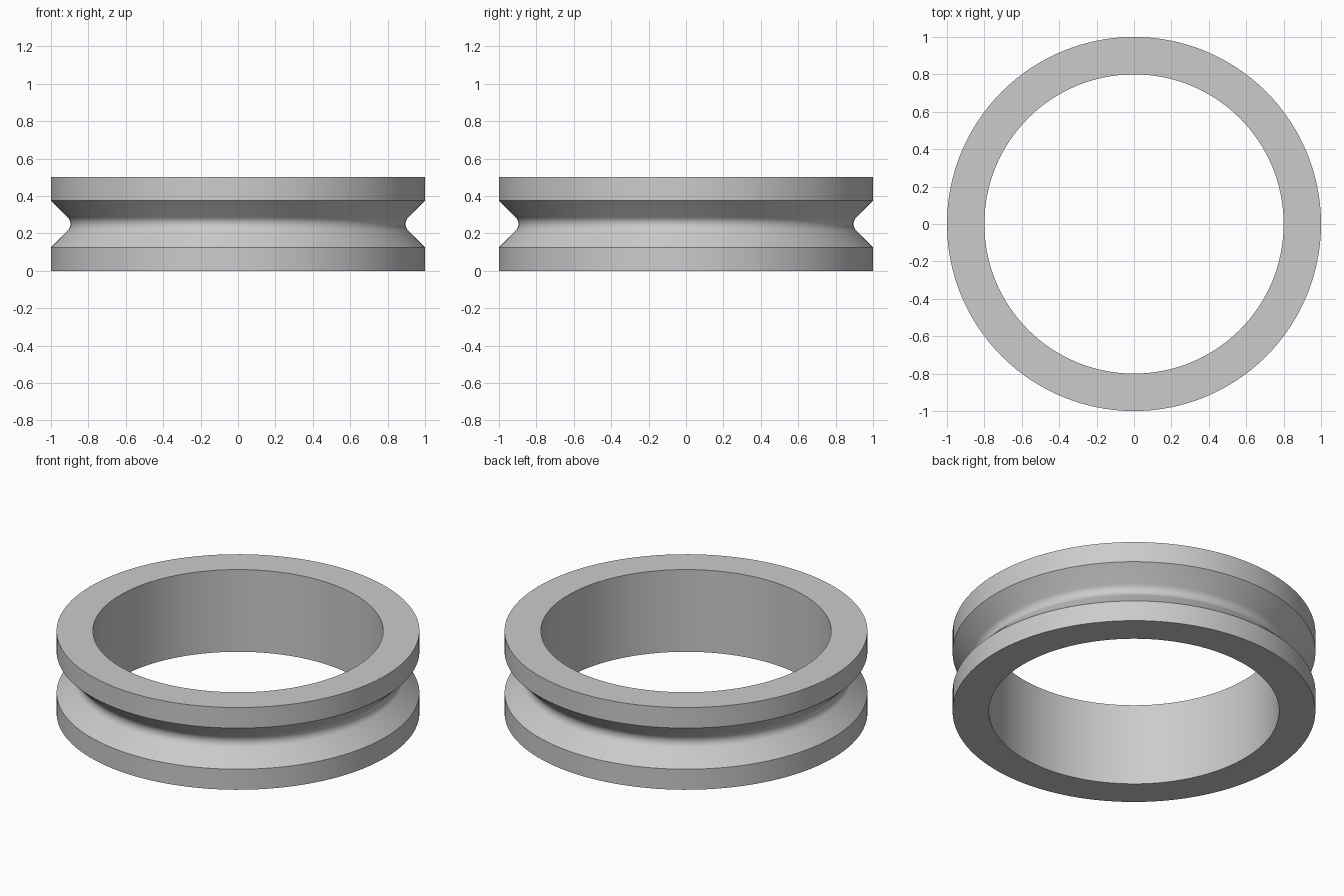
import bpy
import bmesh
from math import cos, sin, pi, radians, sqrt
from mathutils import Matrix, Vector

cube = bpy.data.objects.get("Cube")
if cube:
    bpy.data.objects.remove(cube, do_unlink=True)

HEIGHT = 0.5
INNER_RADIUS = 0.8
OUTER_RADIUS = 1.0
RIM_HEIGHT = 0.125
FILLET = 0.05
SEGMENTS = 128
ARC_STEPS = 10

# Plain grey metal
grey = bpy.data.materials.new("light grey")
grey.use_nodes = True
colour = (0.6, 0.6, 0.6, 1.0)
grey.diffuse_color = colour
grey.node_tree.nodes["Principled BSDF"].inputs["Base Color"].default_value = colour

# Cross-section: two flat rims with a rounded V groove between them
mid = HEIGHT / 2
apex = OUTER_RADIUS - (mid - RIM_HEIGHT)
centre = apex + FILLET * sqrt(2)
profile = [(INNER_RADIUS, 0), (OUTER_RADIUS, 0), (OUTER_RADIUS, RIM_HEIGHT)]
for i in range(ARC_STEPS + 1):
    a = -pi / 4 + pi / 2 * i / ARC_STEPS
    profile.append((centre - FILLET * cos(a), mid + FILLET * sin(a)))
profile += [(OUTER_RADIUS, HEIGHT - RIM_HEIGHT), (OUTER_RADIUS, HEIGHT),
            (INNER_RADIUS, HEIGHT)]

# Revolve the closed cross-section around the vertical axis
bm = bmesh.new()
rings = []
for s in range(SEGMENTS):
    turn = Matrix.Rotation(2 * pi * s / SEGMENTS, 3, "Z")
    rings.append([bm.verts.new(turn @ Vector((r, 0, z))) for r, z in profile])
count = len(profile)
for s, ring in enumerate(rings):
    following = rings[(s + 1) % SEGMENTS]
    for i in range(count):
        j = (i + 1) % count
        bm.faces.new((ring[i], following[i], following[j], ring[j]))
bmesh.ops.recalc_face_normals(bm, faces=bm.faces[:])

mesh = bpy.data.meshes.new("grooved_ring")
bm.to_mesh(mesh)
bm.free()
mesh.materials.append(grey)
ring_object = bpy.data.objects.new("grooved_ring", mesh)
bpy.context.collection.objects.link(ring_object)

# Smooth curved walls, sharp rim edges
bpy.ops.object.select_all(action="DESELECT")
ring_object.select_set(True)
bpy.context.view_layer.objects.active = ring_object
bpy.ops.object.shade_smooth_by_angle(angle=radians(30))
